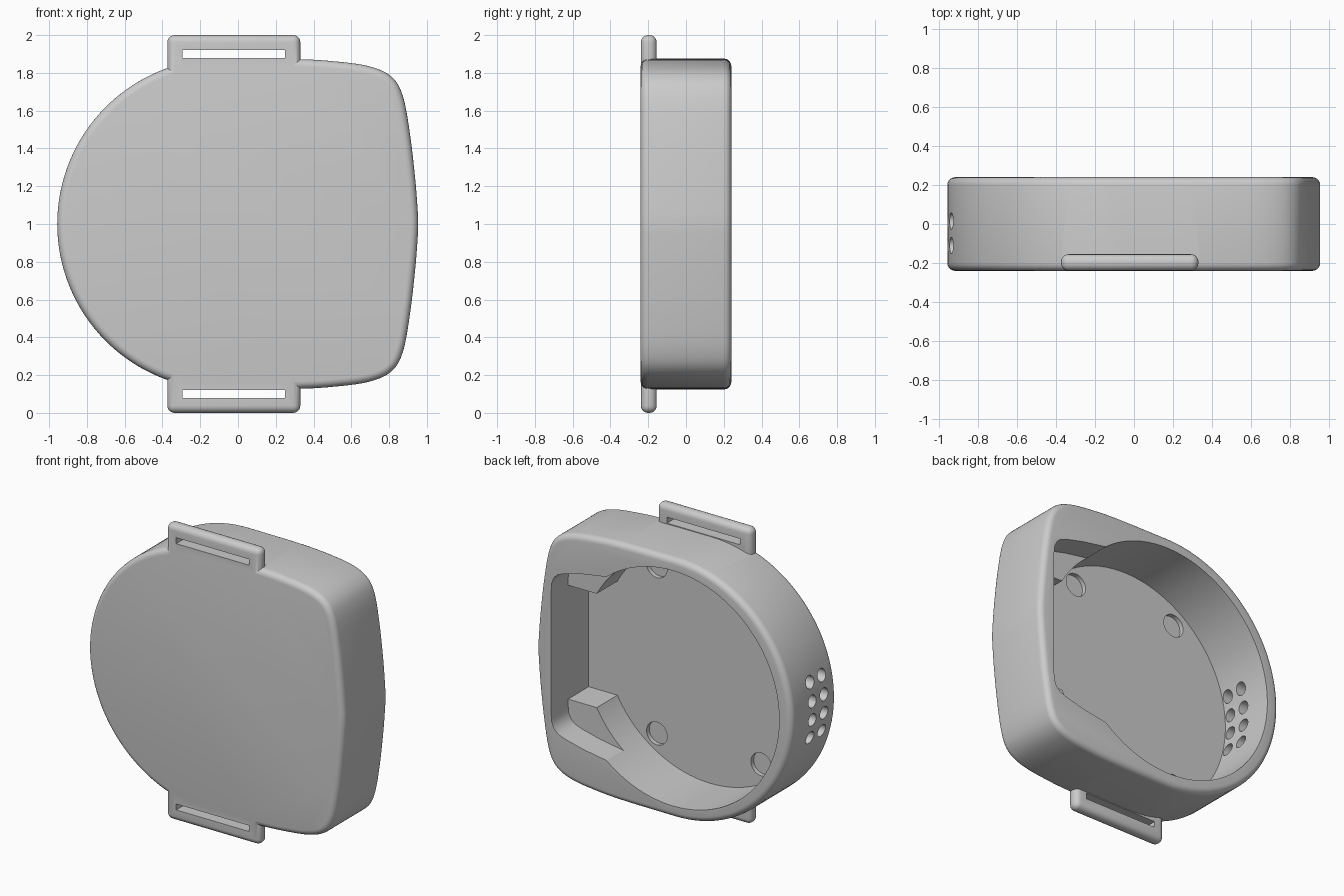
import bpy, bmesh, math
from mathutils import Vector

cube = bpy.data.objects.get("Cube")
if cube:
    bpy.data.objects.remove(cube, do_unlink=True)

grey = bpy.data.materials.new("plain_grey")
grey.use_nodes = True
COLOUR = (0.6, 0.6, 0.6, 1)
grey.diffuse_color = COLOUR
grey.node_tree.nodes["Principled BSDF"].inputs["Base Color"].default_value = COLOUR

FRONT, BACK, FLOOR, LEDGE = -0.24, 0.24, -0.16, 0.06


def loft(name, rings):
    """Closed solid through matching rings of 3D points."""
    bm = bmesh.new()
    loops = [[bm.verts.new(p) for p in ring] for ring in rings]
    n = len(loops[0])
    for a, b in zip(loops, loops[1:]):
        for i in range(n):
            j = (i + 1) % n
            bm.faces.new((a[i], a[j], b[j], b[i]))
    bm.faces.new(loops[0])
    bm.faces.new(loops[-1])
    bmesh.ops.recalc_face_normals(bm, faces=bm.faces)
    mesh = bpy.data.meshes.new(name)
    bm.to_mesh(mesh)
    bm.free()
    mesh.materials.append(grey)
    obj = bpy.data.objects.new(name, mesh)
    bpy.context.collection.objects.link(obj)
    return obj


def prism(name, points, start, end, along_x=False):
    """Extrude a 2D shape along y (xz points) or along x (yz points)."""
    def place(p, d):
        return (d, p[0], p[1]) if along_x else (p[0], d, p[1])
    return loft(name, [[place(p, d) for p in points] for d in (start, end)])


def circle(cx, cz, r, n):
    return [(cx + r * math.cos(math.tau * i / n), cz + r * math.sin(math.tau * i / n))
            for i in range(n)]


def rect(x0, x1, z0, z1):
    return [(x0, z0), (x1, z0), (x1, z1), (x0, z1)]


def apply_modifier(obj, mod):
    bpy.context.view_layer.objects.active = obj
    bpy.ops.object.modifier_apply(modifier=mod.name)


def combine(obj, tool, operation):
    mod = obj.modifiers.new(operation.lower(), "BOOLEAN")
    mod.operation, mod.solver, mod.object = operation, "EXACT", tool
    apply_modifier(obj, mod)
    bpy.data.objects.remove(tool, do_unlink=True)


def spline(pts, steps):
    """Catmull-Rom curve through the points, without the first one."""
    pts = [Vector(p) for p in pts]
    ext = [2 * pts[0] - pts[1]] + pts + [2 * pts[-1] - pts[-2]]
    out = []
    for a, b, c, d in zip(ext, ext[1:], ext[2:], ext[3:]):
        for k in range(1, steps + 1):
            t = k / steps
            out.append(0.5 * (2 * b + (c - a) * t + (2 * a - 5 * b + 4 * c - d) * t * t
                              + (3 * b - a - 3 * c + d) * t ** 3))
    return out


# Outline: round on one side, soft-cornered on the other, mirrored about z = 1
ARC, RADIUS, CENTRE = 32, 0.876, -0.081
upper = [Vector((CENTRE - RADIUS * math.cos(a), 1 + RADIUS * math.sin(a)))
         for a in (math.pi / 2 * i / ARC for i in range(ARC + 1))]
upper += spline([(CENTRE, 1 + RADIUS), (0.3, 1.873), (0.5, 1.862), (0.69, 1.836), (0.81, 1.782),
                 (0.872, 1.68), (0.91, 1.48), (0.938, 1.24), (0.952, 1.06), (0.954, 1.0)], 6)
outline = upper + [Vector((p.x, 2 - p.y)) for p in reversed(upper[1:-1])]


def inset(points, amount):
    result = []
    for i, p in enumerate(points):
        t = (points[(i + 1) % len(points)] - points[i - 1]).normalized()
        result.append(p + amount * Vector((t.y, -t.x)))
    return result


# Case body with rounded front and back rims
R, SEG = 0.04, 5
rings = []
for i in range(SEG + 1):
    a = math.pi / 2 * i / SEG
    rings.append((R * (1 - math.sin(a)), FRONT + R * (1 - math.cos(a))))
rings += [(d, FRONT + BACK - y) for d, y in reversed(rings)]
body = loft("case_body", [[(p.x, y, p.y) for p in inset(outline, d)] for d, y in rings])

# Strap loops at top and bottom
for z0, z1, s0, s1 in ((1.7, 2.0, 1.88, 1.92), (0.0, 0.3, 0.08, 0.12)):
    tab = prism("strap_loop", rect(-0.374, 0.33, z0, z1), FRONT + 0.001, -0.155)
    bevel = tab.modifiers.new("round", "BEVEL")
    bevel.width, bevel.segments = 0.038, 5
    apply_modifier(tab, bevel)
    combine(body, tab, "UNION")
    slot = prism("strap_slot", rect(-0.295, 0.25, s0, s1), -0.3, -0.1)
    combine(body, slot, "DIFFERENCE")

# Round cavity open to the back
combine(body, prism("round_cavity", circle(-0.07, 1, 0.795, 96), FLOOR, 0.4), "DIFFERENCE")

# Side pocket: shallow over the corner ledges, deep in the middle
half = [(0.0, 1.68), (0.4, 1.625), (0.6, 1.592), (0.74, 1.558), (0.79, 1.538),
        (0.82, 1.51), (0.836, 1.47), (0.84, 1.42)]
pocket = half + [(x, 2 - z) for x, z in reversed(half)]
combine(body, prism("shallow_pocket", pocket, LEDGE, 0.4), "DIFFERENCE")
combine(body, prism("deep_pocket", rect(0.0, 0.84, 0.615, 1.385), FLOOR, 0.4), "DIFFERENCE")

# Four round recesses in the floor
for x in (-0.45, 0.33):
    for z in (0.435, 1.565):
        combine(body, prism("floor_recess", circle(x, z, 0.077, 32), FLOOR - 0.03, 0.0),
                "DIFFERENCE")

# Vent holes through the round wall
for y in (-0.11, 0.015):
    for k in range(4):
        hole = circle(y, 1 + 0.125 * (k - 1.5), 0.042, 24)
        combine(body, prism("vent_hole", hole, -1.1, -0.7, True), "DIFFERENCE")

# Smooth shading with sharp edges kept
bpy.ops.object.select_all(action="DESELECT")
body.select_set(True)
bpy.context.view_layer.objects.active = body
bpy.ops.object.shade_smooth_by_angle(angle=math.radians(30))
